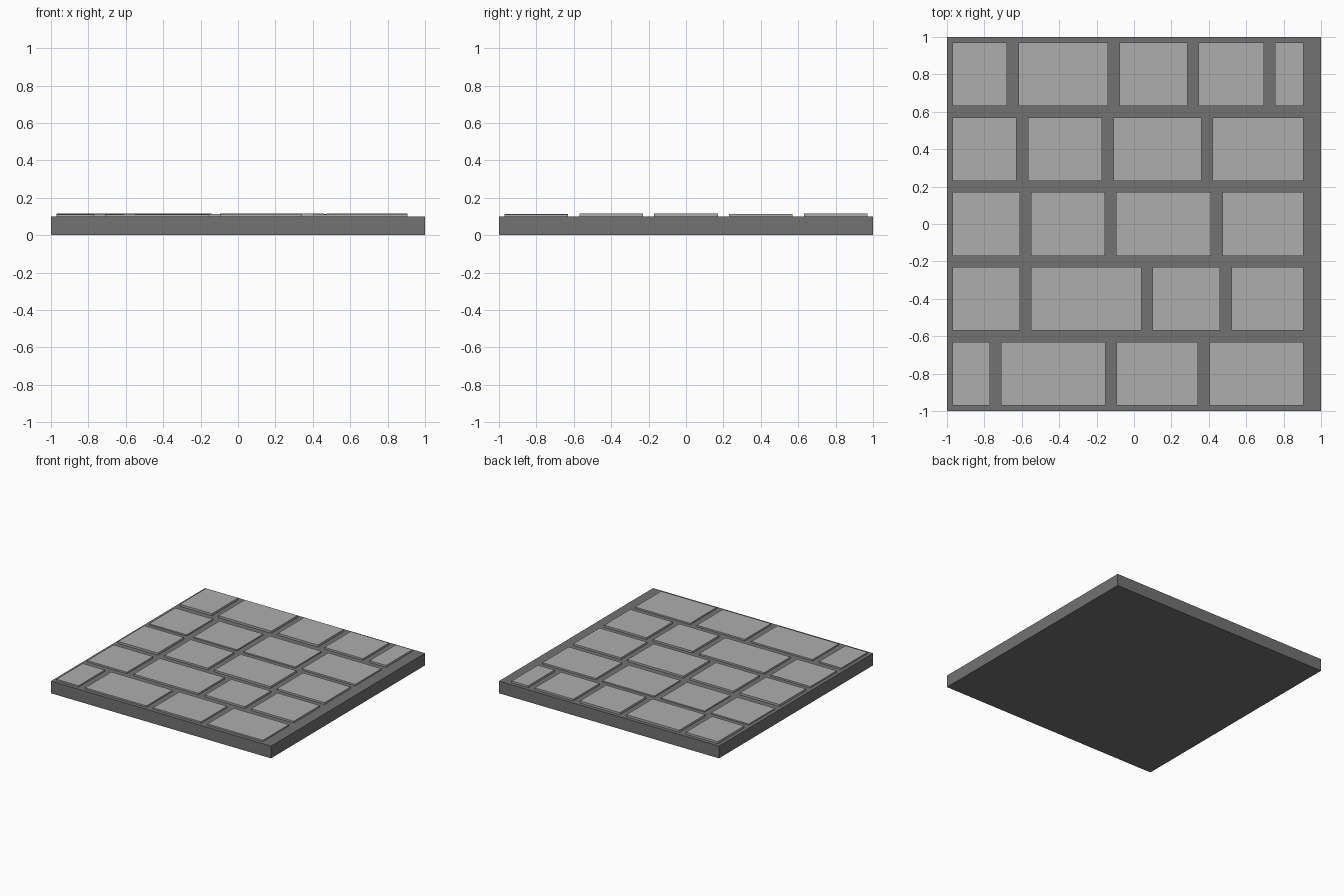
import bpy
import random

if "Cube" in bpy.data.objects:
    bpy.data.objects.remove(bpy.data.objects["Cube"])

random.seed(4)


def box(name, x0, x1, y0, y1, z0, z1):
    bpy.ops.mesh.primitive_cube_add(size=1, location=((x0 + x1) / 2, (y0 + y1) / 2, (z0 + z1) / 2))
    ob = bpy.context.object
    ob.name = name
    ob.scale = (x1 - x0, y1 - y0, z1 - z0)
    bpy.ops.object.transform_apply(location=False, rotation=False, scale=True)
    mat = bpy.data.materials.get(name.split("_")[0])
    if mat:
        ob.data.materials.append(mat)
    return ob


# Dark mortar bed, pale stones
for name, grey in (("mortar", 0.17), ("paving", 0.42)):
    bpy.data.materials.new(name).diffuse_color = (grey, grey, grey, 1)

box("mortar_slab", -1, 1, -1, 1, 0, 0.1)

# Each row, front to back: top height and the centres of its joints along x
LEFT, RIGHT, GAP, PITCH = -1.0, 0.935, 0.06, 0.4
rows = [
    (0.113, [-0.74, -0.123, 0.373]),
    (0.114, [-0.58, 0.07, 0.49]),
    (0.116, [-0.58, -0.125, 0.443]),
    (0.111, [-0.597, -0.14, 0.39]),
    (0.116, [-0.648, -0.108, 0.315, 0.725]),
]

# Raised paving stones
for r, (top, joints) in enumerate(rows):
    y0 = -1 + r * PITCH + GAP / 2
    y1 = y0 + PITCH - GAP
    edges = [LEFT] + joints + [RIGHT]
    for c, (a, b) in enumerate(zip(edges, edges[1:])):
        z = top + random.uniform(-0.002, 0.002)
        box(f"paving_stone_{r + 1}_{c + 1}", a + GAP / 2, b - GAP / 2, y0, y1, 0.08, z)

for m in bpy.data.materials:
    if m.users and not m.is_grease_pencil:
        m.use_nodes = True
        m.node_tree.nodes["Principled BSDF"].inputs["Base Color"].default_value = m.diffuse_color
